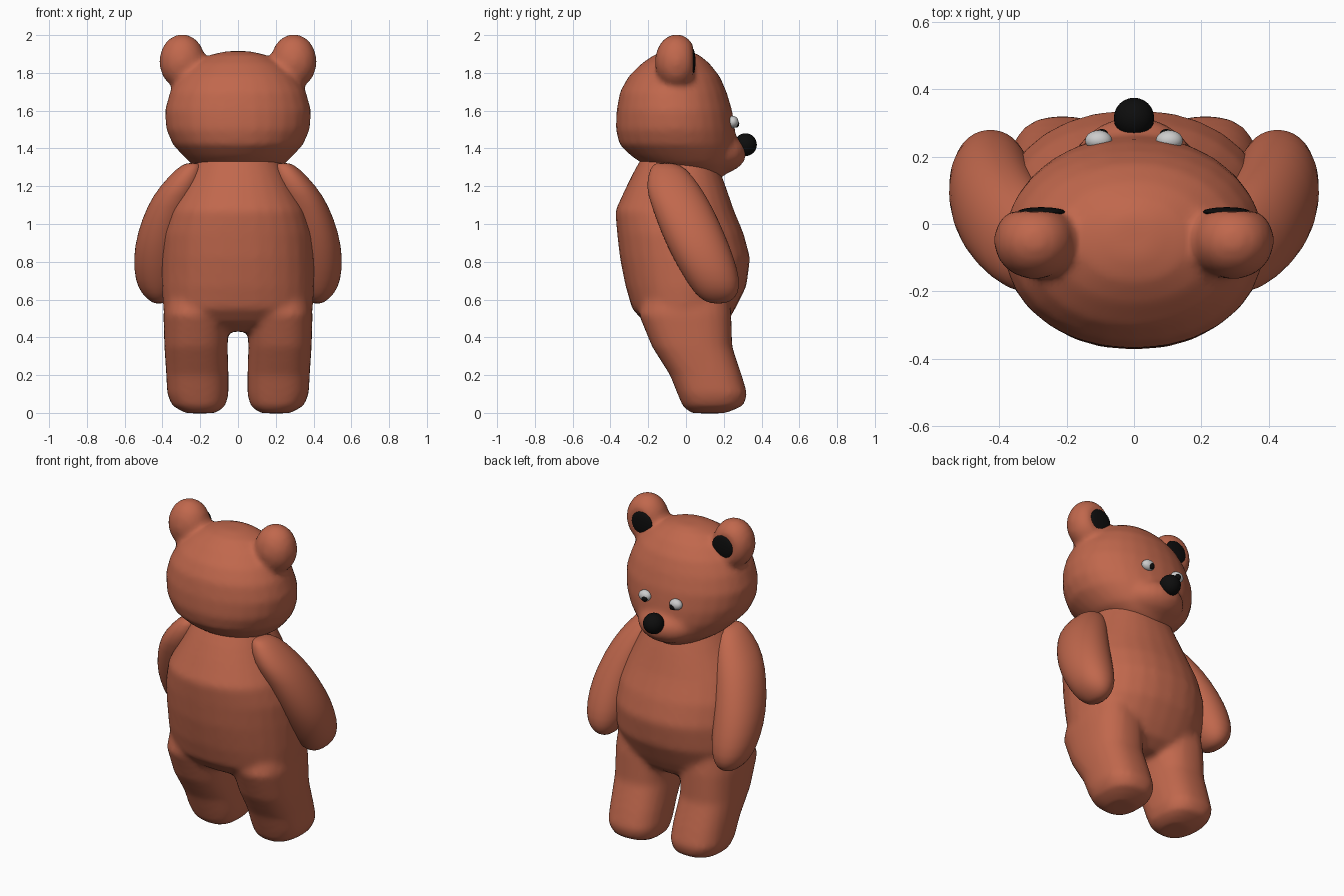
import bpy, bmesh, math
from mathutils import Matrix, Vector

if "Cube" in bpy.data.objects:
    bpy.data.objects.remove(bpy.data.objects["Cube"])


def material(name, rgb):
    m = bpy.data.materials.new(name)
    m.diffuse_color = (*rgb, 1)
    m.use_nodes = True
    m.node_tree.nodes["Principled BSDF"].inputs["Base Color"].default_value = m.diffuse_color
    return m


FUR = material("fur", (0.53, 0.137, 0.073))
BLACK = material("black", (0.004, 0.004, 0.004))
WHITE = material("white", (0.75, 0.75, 0.75))


def loft(bm, rows, power=2.2, sides=28):
    """Rows from top to bottom: z, x min, x max, y min, y max."""
    rings = []
    for z, x0, x1, y0, y1 in rows:
        ring = []
        for i in range(sides):
            a = 2 * math.pi * i / sides
            c, s = math.cos(a), math.sin(a)
            px = math.copysign(abs(c) ** (2 / power), c)
            py = math.copysign(abs(s) ** (2 / power), s)
            ring.append(bm.verts.new(((x0 + x1) / 2 + px * (x1 - x0) / 2,
                                      (y0 + y1) / 2 + py * (y1 - y0) / 2, z)))
        rings.append(ring)
    for a, b in zip(rings, rings[1:]):
        for i in range(sides):
            j = (i + 1) % sides
            bm.faces.new((a[i], b[i], b[j], a[j]))
    bm.faces.new(rings[0])
    bm.faces.new(rings[-1][::-1])


def ball(bm, centre, radii, y_max=None):
    """Ellipsoid, optionally flattened at a front plane."""
    mat = Matrix.Translation(centre) @ Matrix.Diagonal((*radii, 1))
    made = bmesh.ops.create_uvsphere(bm, u_segments=24, v_segments=16, radius=1, matrix=mat)
    if y_max is not None:
        for v in made["verts"]:
            v.co.y = min(v.co.y, y_max)


def finish(name, bm, mat, fuse=False):
    bmesh.ops.recalc_face_normals(bm, faces=bm.faces)
    mesh = bpy.data.meshes.new(name)
    bm.to_mesh(mesh)
    bm.free()
    for p in mesh.polygons:
        p.use_smooth = True
    mesh.materials.append(mat)
    ob = bpy.data.objects.new(name, mesh)
    bpy.context.collection.objects.link(ob)
    if fuse:
        r = ob.modifiers.new("fuse", 'REMESH')
        r.mode = 'VOXEL'
        r.voxel_size = 0.018
        r.use_smooth_shade = True
        s = ob.modifiers.new("soften", 'SMOOTH')
        s.factor = 0.5
        s.iterations = 6
    return ob


def mirrored(rows, side):
    return [(z, min(side * a, side * b), max(side * a, side * b), c, d) for z, a, b, c, d in rows]


# Body with both legs
bm = bmesh.new()
loft(bm, [(z, -w, w, a, b) for z, w, a, b in [
    (1.36, .21, -.23, .15), (1.28, .25, -.275, .18), (1.2, .29, -.315, .21),
    (1.07, .36, -.375, .255), (.95, .395, -.365, .305), (.82, .405, -.35, .34),
    (.67, .405, -.32, .32), (.55, .395, -.285, .26), (.48, .34, -.22, .22), (.43, .2, -.12, .15)]])
LEG = [(.7, .06, .37, -.2, .22), (.52, .045, .395, -.25, .24), (.35, .055, .39, -.18, .245),
       (.2, .05, .38, -.085, .295), (.1, .05, .375, -.045, .325), (.04, .065, .35, -.02, .305),
       (.01, .1, .3, .01, .24), (-.002, .13, .27, .04, .2)]
for side in (-1, 1):
    loft(bm, mirrored(LEG, side), 2.5)
finish("body_and_legs", bm, FUR, True)

# Head with muzzle and ears
bm = bmesh.new()
loft(bm, [(z, -w, w, a, b) for z, w, a, b in [
    (1.915, .06, -.1, .02), (1.895, .15, -.17, .07), (1.85, .235, -.235, .125),
    (1.78, .31, -.305, .18), (1.7, .36, -.35, .215), (1.6, .388, -.368, .245),
    (1.5, .38, -.372, .26), (1.42, .345, -.352, .265), (1.36, .29, -.29, .26),
    (1.32, .25, -.23, .25), (1.27, .16, -.1, .22), (1.24, .08, 0, .18)]], 2.1)
ball(bm, (0, .15, 1.375), (.19, .17, .115))
for side in (-1, 1):
    ball(bm, (side * .295, -.05, 1.86), (.122, .115, .145), .038)
finish("head", bm, FUR, True)

# Arms
ARM = [(1.325, .21, .27, -.16, -.07), (1.3, .18, .32, -.19, 0), (1.2, .19, .415, -.215, .075),
       (1.1, .23, .48, -.185, .135), (.95, .27, .535, -.13, .205), (.82, .29, .555, -.07, .255),
       (.7, .31, .545, 0, .288), (.63, .34, .51, .05, .275), (.595, .37, .47, .09, .245),
       (.578, .4, .44, .14, .2)]
for side, label in ((-1, "left"), (1, "right")):
    bm = bmesh.new()
    loft(bm, mirrored(ARM, side), 2.1)
    ob = finish(label + "_arm", bm, FUR)
    ob.modifiers.new("smooth", 'SUBSURF').render_levels = 1

    # Inner ear
    bm = bmesh.new()
    ball(bm, (side * .275, .036, 1.86), (.07, .014, .068))
    finish(label + "_inner_ear", bm, BLACK)

    # Eye and pupil
    bm = bmesh.new()
    ball(bm, (side * .105, .248, 1.54), (.04, .03, .032))
    finish(label + "_eye", bm, WHITE)
    bm = bmesh.new()
    ball(bm, (side * .096, .268, 1.53), (.019, .014, .019))
    finish(label + "_pupil", bm, BLACK)

# Nose
bm = bmesh.new()
ball(bm, (0, .315, 1.42), (.06, .06, .06))
finish("nose", bm, BLACK)
